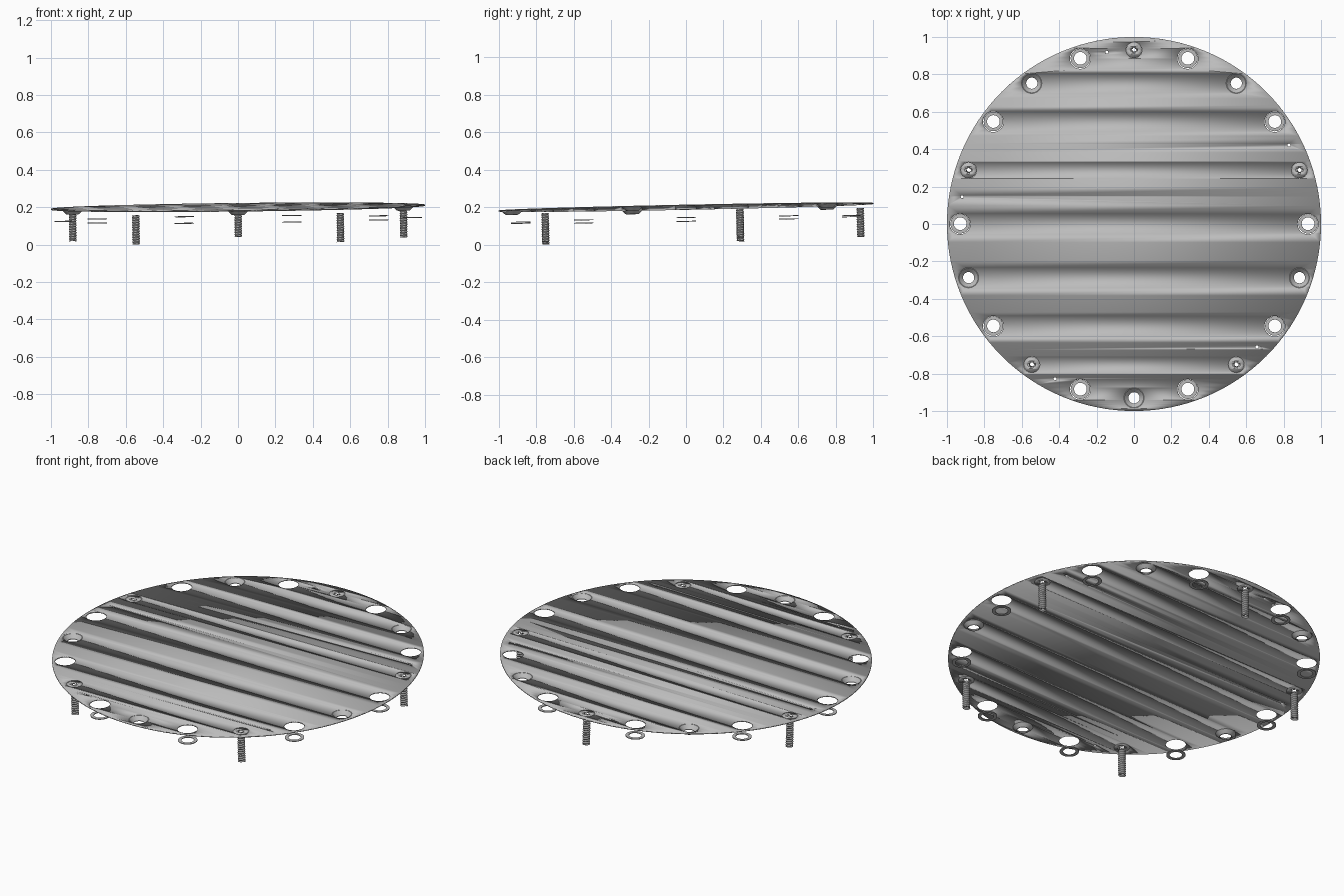
import bpy, math
from mathutils import Matrix, Vector

if "Cube" in bpy.data.objects:
    bpy.data.objects.remove(bpy.data.objects["Cube"], do_unlink=True)

grey = bpy.data.materials.new("metal_grey")
grey.use_nodes = True
colour = (0.5, 0.5, 0.5, 1)
grey.diffuse_color = colour
grey.node_tree.nodes["Principled BSDF"].inputs["Base Color"].default_value = colour

# The whole assembly leans slightly
tilt = Vector((0, 0, 1)).rotation_difference(Vector((-0.011, -0.02, 1)))
LEAN = Matrix.Translation((0, 0, 0.2)) @ tilt.to_matrix().to_4x4()
RIM = 0.93
HALF = 0.003


def spot(step):
    a = math.radians(90 - 18 * step)
    return Vector((RIM * math.cos(a), RIM * math.sin(a), 0))


def add(name, mesh, place=Vector()):
    ob = bpy.data.objects.new(name, mesh)
    bpy.context.collection.objects.link(ob)
    mesh.transform(LEAN @ Matrix.Translation(place))
    mesh.materials.clear()
    mesh.materials.append(grey)
    bpy.ops.object.select_all(action='DESELECT')
    ob.select_set(True)
    bpy.context.view_layer.objects.active = ob
    bpy.ops.object.shade_smooth_by_angle(angle=math.radians(30))
    return ob


def sheet(loops, half):
    """Flat sheet from closed outlines; inner outlines become holes."""
    cu = bpy.data.curves.new("outline", 'CURVE')
    cu.dimensions = '2D'
    cu.fill_mode = 'BOTH'
    cu.extrude = half
    for pts in loops:
        sp = cu.splines.new('POLY')
        sp.points.add(len(pts) - 1)
        for p, (x, y) in zip(sp.points, pts):
            p.co = (x, y, 0, 1)
        sp.use_cyclic_u = True
    ob = bpy.data.objects.new("outline", cu)
    bpy.context.collection.objects.link(ob)
    deps = bpy.context.evaluated_depsgraph_get()
    mesh = bpy.data.meshes.new_from_object(ob.evaluated_get(deps))
    bpy.data.objects.remove(ob)
    return mesh


def circle(r, n, c=Vector()):
    return [(c.x + r * math.cos(math.tau * i / n), c.y + r * math.sin(math.tau * i / n))
            for i in range(n)]


def lathe(profile, n, pitch=0, low=-9, high=9):
    """Spin a closed (radius, z) profile; pitch shears it into a helix."""
    verts, faces, m = [], [], len(profile)
    for i in range(n + 1):
        a = math.tau * i / n
        for r, z in profile:
            z = min(high, max(low, z + pitch * i / n))
            verts.append((r * math.cos(a), r * math.sin(a), z))
    for i in range(n):
        for j in range(m):
            k = (j + 1) % m
            faces.append((i * m + j, (i + 1) * m + j, (i + 1) * m + k, i * m + k))
    mesh = bpy.data.meshes.new("lathe")
    mesh.from_pydata(verts, [], faces)
    return mesh


# Cover plate with rim holes and pin holes
loops = [circle(1, 128)]
for s in range(20):
    radius = (0.043, 0.055, 0.054, 0.055)[s % 4]
    loops.append(circle(radius, 32, spot(s)))
for s in range(5):
    loops.append(circle(0.008, 12, spot(4 * s - 0.5)))
add("cover_plate", sheet(loops, HALF))

# Cross-shaped driver recess outline
w, l = 0.006, 0.019
cross = [(l, -w), (l, w), (w, w), (w, l), (-w, l), (-w, w),
         (-l, w), (-l, -w), (-w, -w), (-w, -l), (w, -l), (w, -w)]

# Threaded hollow shaft profile, from the top down
TOP, TIP, PITCH = -0.022, -0.178, 0.013
thread = [(0.012, TIP), (0.012, TOP)]
z = TOP
while z > TIP - PITCH:
    thread += [(0.017, z), (0.021, z - PITCH / 2)]
    z -= PITCH

for s in range(20):
    p = spot(s)
    if s % 4 == 0:
        # Flush screw head and its shaft
        add(f"screw_head_{s // 4 + 1}", sheet([circle(0.0425, 32), cross], HALF), p)
        add(f"screw_shaft_{s // 4 + 1}", lathe(thread, 20, PITCH, TIP, TOP), p)
    elif s % 4 == 2:
        # Countersunk cup under the plate
        cup = [(0.054, HALF), (0.054, -HALF), (0.034, -0.022), (0.03, -0.022)]
        cup[0:0] = [(0.03, -0.019), (0.051, HALF)]
        add(f"countersunk_cup_{s // 4 + 1}", lathe(cup, 32), p)
    else:
        # Loose washer floating below its hole
        ring = [(0.034, -0.067), (0.034, -0.063), (0.052, -0.063), (0.052, -0.067)]
        add(f"washer_{s // 2 + 1}", lathe(ring, 32), p)

# Close the seams and make all normals face outward
for ob in bpy.context.collection.objects:
    if ob.type == 'MESH' and ob.data.materials and ob.data.materials[0] == grey:
        bpy.ops.object.select_all(action='DESELECT')
        ob.select_set(True)
        bpy.context.view_layer.objects.active = ob
        bpy.ops.object.mode_set(mode='EDIT')
        bpy.ops.mesh.select_all(action='SELECT')
        bpy.ops.mesh.remove_doubles(threshold=0.00005)
        bpy.ops.mesh.normals_make_consistent(inside=False)
        bpy.ops.object.mode_set(mode='OBJECT')
